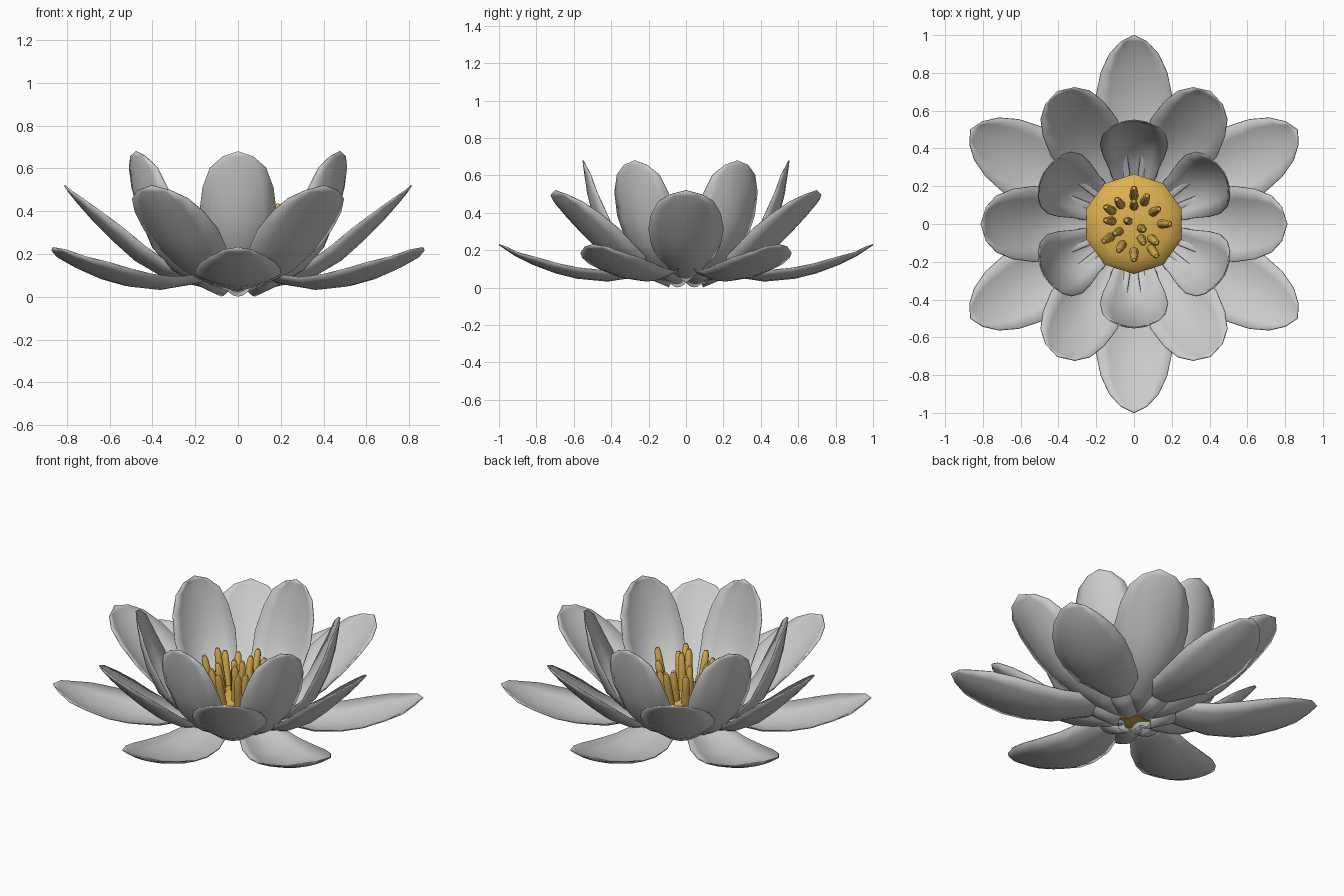
import bpy, bmesh, math, random
from mathutils import Vector

if "Cube" in bpy.data.objects:
    bpy.data.objects.remove(bpy.data.objects["Cube"])

random.seed(4)
gold = bpy.data.materials.new("gold")
gold.diffuse_color = (0.72, 0.44, 0.08, 1)
gold.use_nodes = True
gold.node_tree.nodes["Principled BSDF"].inputs["Base Color"].default_value = gold.diffuse_color


def finish(name, bm, mat=None, angle=60):
    me = bpy.data.meshes.new(name)
    bm.to_mesh(me)
    bm.free()
    ob = bpy.data.objects.new(name, me)
    bpy.context.collection.objects.link(ob)
    if mat:
        me.materials.append(mat)
    bpy.ops.object.select_all(action='DESELECT')
    ob.select_set(True)
    bpy.context.view_layer.objects.active = ob
    bpy.ops.object.shade_smooth_by_angle(angle=math.radians(angle))
    return ob


def petal(name, profile, angle, segs=6):
    """Profile rows: radius, height, half width, cup depth. Last row is the tip."""
    bm = bmesh.new()
    ca, sa = math.cos(angle), math.sin(angle)

    def vert(r, y, z):
        return bm.verts.new((r * ca - y * sa, r * sa + y * ca, z))

    rows = []
    for i, (r, z, w, cup) in enumerate(profile[:-1]):
        a, b = profile[max(i - 1, 0)], profile[i + 1]
        n = Vector((a[1] - b[1], b[0] - a[0])).normalized()
        row = []
        for j in range(segs + 1):
            v = 2 * j / segs - 1
            c = cup * v * v
            row.append(vert(r + n.x * c, w * v, z + n.y * c))
        rows.append(row)
    for p, q in zip(rows, rows[1:]):
        for j in range(segs):
            bm.faces.new((p[j], q[j], q[j + 1], p[j + 1]))
    tip = vert(profile[-1][0], 0, profile[-1][1])
    for j in range(segs):
        bm.faces.new((rows[-1][j], tip, rows[-1][j + 1]))
    bmesh.ops.recalc_face_normals(bm, faces=bm.faces)
    ob = finish(name, bm)
    mod = ob.modifiers.new("thickness", 'SOLIDIFY')
    mod.thickness = 0.006
    mod.offset = 0


# Petal rings
outer = [(.09, .09, .05, .02), (.25, .06, .12, .05), (.42, .035, .17, .055),
         (.58, .05, .195, .055), (.70, .08, .20, .05), (.82, .125, .175, .04),
         (.91, .17, .13, .02), (.97, .21, .07, .01), (1.0, .23, 0, 0)]
middle = [(.09, .03, .05, .03), (.22, .06, .10, .05), (.36, .10, .15, .07),
          (.48, .17, .185, .08), (.58, .26, .20, .075), (.68, .36, .185, .055),
          (.75, .44, .15, .03), (.79, .49, .09, .01), (.81, .52, 0, 0)]
inner = [(.09, .004, .05, .03), (.20, .05, .09, .05), (.33, .12, .13, .07),
         (.43, .22, .165, .08), (.49, .36, .18, .075), (.525, .50, .165, .05),
         (.54, .60, .13, .03), (.548, .655, .07, .01), (.55, .68, 0, 0)]
for name, profile, start in (("outer_petal", outer, 30), ("middle_petal", middle, 0),
                             ("inner_petal", inner, 30)):
    for k in range(6):
        petal(f"{name}_{k + 1}", profile, math.radians(start + 60 * k))

# Flower centre: flattened ten-sided dome
bm = bmesh.new()
bmesh.ops.create_uvsphere(bm, u_segments=10, v_segments=8, radius=1)
for v in bm.verts:
    v.co = Vector((v.co.x * .265, v.co.y * .265, .15 + v.co.z * .07))
finish("flower_centre", bm, gold)

# Stamens: tapered stalks with rounded ends, leaning outward
spots = [(-.15, .09), (-.09, .13), (0, .19), (0, .12), (.07, .15), (.13, .08),
         (.19, 0), (.05, -.03), (.05, -.10), (.12, -.10), (.12, -.17), (0, -.19),
         (-.08, -.14), (-.10, -.05), (-.04, .02), (-.15, .02), (-.16, -.09)]
for k, (x, y) in enumerate(spots):
    top = Vector((x, y, random.uniform(.38, .44)))
    base = Vector((x * .75, y * .75, .19))
    axis = top - base
    rot = axis.to_track_quat('Z', 'Y')
    bm = bmesh.new()
    rings = []
    for t, r in ((0, .024), (.5, .022), (.9, .018), (1, .010)):
        rings.append([bm.verts.new(base + axis * t + rot @ Vector(
            (r * math.cos(a * math.pi / 4), r * math.sin(a * math.pi / 4), 0)))
            for a in range(8)])
    for p, q in zip(rings, rings[1:]):
        for a in range(8):
            b = (a + 1) % 8
            bm.faces.new((p[a], p[b], q[b], q[a]))
    bm.faces.new(rings[-1])
    bm.faces.new(rings[0][::-1])
    finish(f"stamen_{k + 1}", bm, gold)
